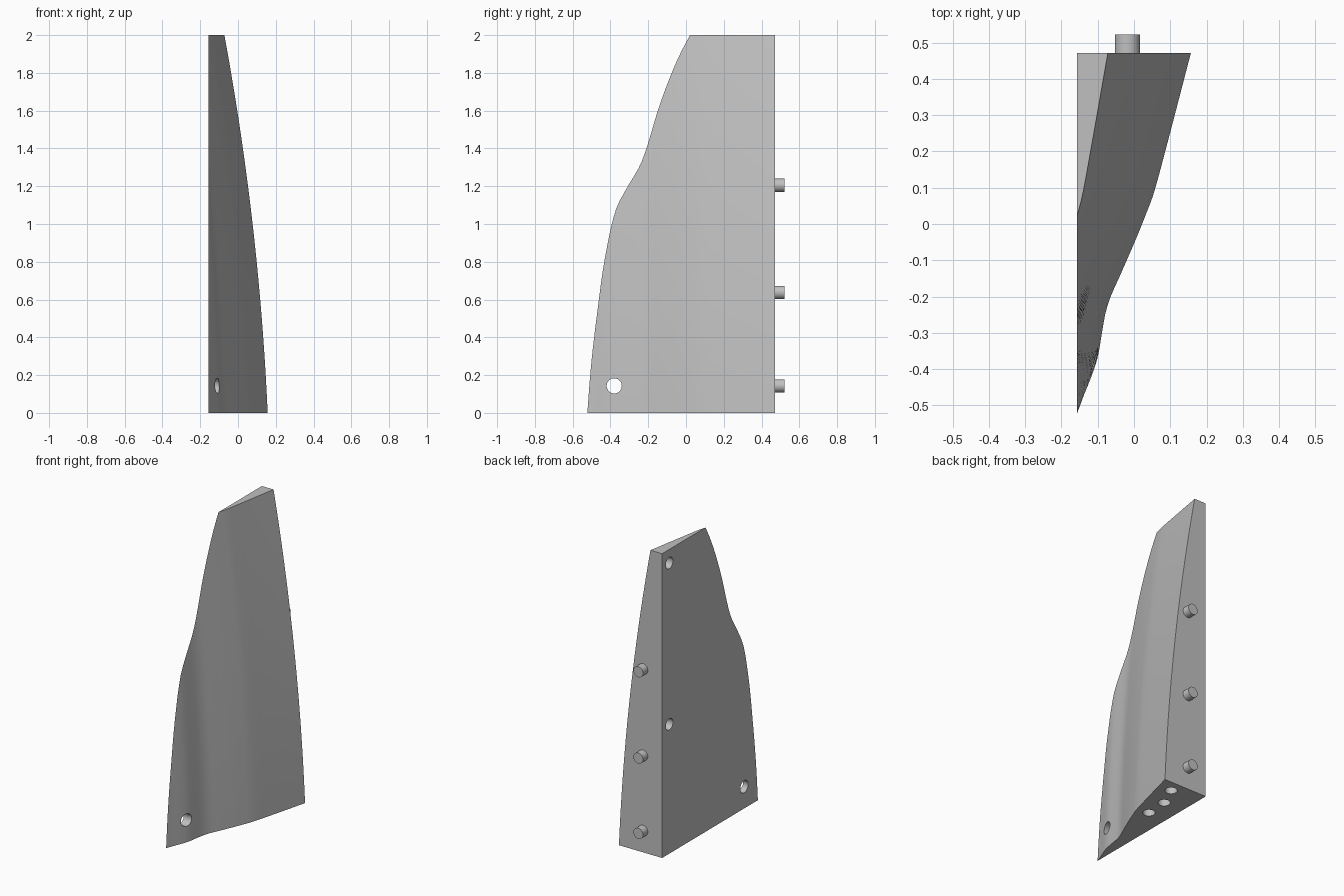
import bpy, bmesh, math
from mathutils import Matrix, Vector

cube = bpy.data.objects.get("Cube")
if cube:
    bpy.data.objects.remove(cube, do_unlink=True)

FLAT_X, BACK_Y, HEIGHT = -0.157, 0.472, 2.0
ROWS, COLS = 48, 40

# Thickness of the base section from the thin front edge to the back: (y, thickness)
SECTION = [(-0.522, 0), (-0.5, 0.0085), (-0.47, 0.0195), (-0.43, 0.036), (-0.37, 0.0563),
           (-0.31, 0.067), (-0.245, 0.0785), (-0.2, 0.0926), (-0.15, 0.115), (-0.1, 0.137),
           (-0.04, 0.163), (0.022, 0.188), (0.08, 0.21), (0.2, 0.243), (BACK_Y, 0.314)]


def smooth_lookup(table, v):
    """Cubic interpolation through the table."""
    n = len(table)
    v = min(max(v, table[0][0]), table[-1][0])
    i = max(k for k in range(n - 1) if table[k][0] <= v)

    def slope(k):
        a, b = table[max(k - 1, 0)], table[min(k + 1, n - 1)]
        return (b[1] - a[1]) / (b[0] - a[0])

    (x0, y0), (x1, y1) = table[i], table[i + 1]
    h = x1 - x0
    t = (v - x0) / h
    return (y0 * (1 + 2 * t) * (1 - t) ** 2 + slope(i) * h * t * (1 - t) ** 2
            + y1 * t * t * (3 - 2 * t) + slope(i + 1) * h * t * t * (t - 1))


INVERSE = [(t, y) for y, t in SECTION]


def lean(z):
    return 0.045 * z + 0.035 * z * z


def ring(z):
    """Horizontal section at height z: front edge, curved side, flat corner."""
    shift, scale = 0.55 * lean(z), 1 - 1.42 * lean(z)
    edge = smooth_lookup(INVERSE, shift / scale)
    pts = [Vector((FLAT_X, edge, z))]
    for c in range(1, COLS + 1):
        y = edge + (BACK_Y - edge) * c / COLS
        thick = smooth_lookup(SECTION, y) * scale - shift
        pts.append(Vector((FLAT_X + max(thick, 0.0003), y, z)))
    pts.append(Vector((FLAT_X, BACK_Y, z)))
    return pts


def new_object(name, bm, mat=None):
    bmesh.ops.recalc_face_normals(bm, faces=bm.faces)
    mesh = bpy.data.meshes.new(name)
    bm.to_mesh(mesh)
    bm.free()
    obj = bpy.data.objects.new(name, mesh)
    bpy.context.collection.objects.link(obj)
    if mat:
        mesh.materials.append(mat)
    return obj


def add_cylinder(bm, centre, axis, radius, depth):
    turn = Vector((0, 0, 1)).rotation_difference(Vector(axis)).to_matrix().to_4x4()
    bmesh.ops.create_cone(bm, cap_ends=True, segments=40, radius1=radius, radius2=radius,
                          depth=depth, matrix=Matrix.Translation(centre) @ turn)


def activate(obj):
    bpy.ops.object.select_all(action='DESELECT')
    obj.select_set(True)
    bpy.context.view_layer.objects.active = obj


def shade(obj):
    activate(obj)
    bpy.ops.object.shade_smooth_by_angle(angle=math.radians(30))


grey = bpy.data.materials.new("light_grey")
grey.use_nodes = True
colour = (0.53, 0.53, 0.53, 1)
grey.diffuse_color = colour
grey.node_tree.nodes["Principled BSDF"].inputs["Base Color"].default_value = colour

# Blade body, lofted through horizontal sections
bm = bmesh.new()
rings = [[bm.verts.new(p) for p in ring(HEIGHT * r / ROWS)] for r in range(ROWS + 1)]
for low, high in zip(rings, rings[1:]):
    for i in range(len(low)):
        j = (i + 1) % len(low)
        bm.faces.new((low[i], low[j], high[j], high[i]))
bm.faces.new(rings[0])
bm.faces.new(rings[-1])
body = new_object("blade_body", bm, grey)

# Holes: one right through the front edge, two in the flat side, three in the base
bm = bmesh.new()
add_cylinder(bm, (0, -0.38, 0.143), (1, 0, 0), 0.04, 1)
for z in (0.85, 1.91):
    add_cylinder(bm, (FLAT_X, 0.397, z), (1, 0, 0), 0.037, 0.1)
for x, y in ((0.044, 0.393), (-0.017, 0.257), (-0.024, 0.108)):
    add_cylinder(bm, (x, y, 0), (0, 0, 1), 0.037, 0.1)
cutter = new_object("hole_cutter", bm)
cutter.hide_render = True

activate(body)
cut = body.modifiers.new("holes", 'BOOLEAN')
cut.operation = 'DIFFERENCE'
cut.solver = 'EXACT'
cut.object = cutter
bpy.ops.object.modifier_apply(modifier=cut.name)
bpy.data.objects.remove(cutter, do_unlink=True)
shade(body)

# Locating pegs on the back face
for n, z in enumerate((0.143, 0.638, 1.205), 1):
    bm = bmesh.new()
    add_cylinder(bm, (-0.018, BACK_Y + 0.02, z), (0, 1, 0), 0.035, 0.06)
    shade(new_object(f"back_peg_{n}", bm, grey))
